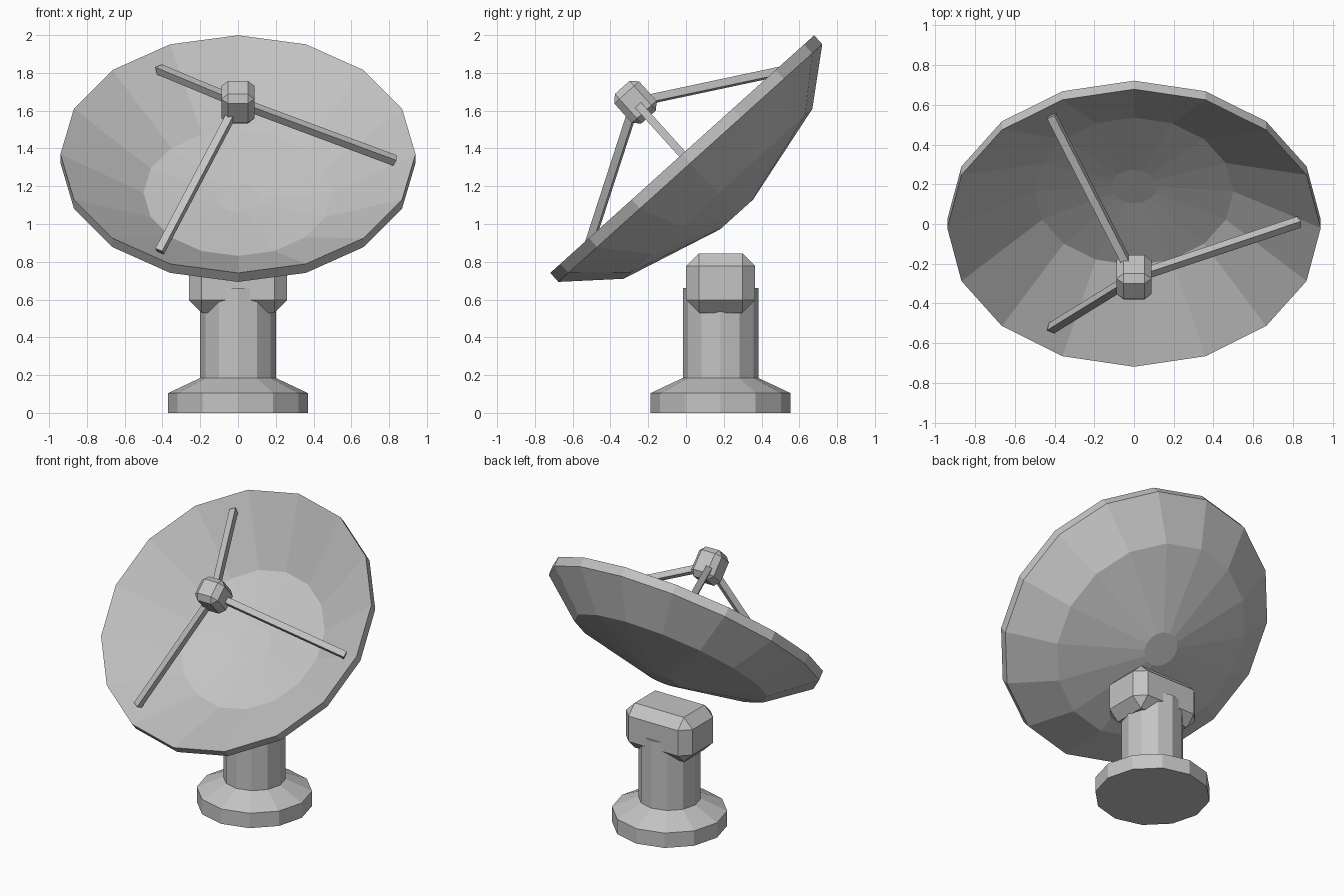
import bpy, bmesh, math
from mathutils import Matrix, Vector

if "Cube" in bpy.data.objects:
    bpy.data.objects.remove(bpy.data.objects["Cube"])

grey = bpy.data.materials.new("light_grey")
grey.diffuse_color = (0.55, 0.55, 0.55, 1)
grey.use_nodes = True
grey.node_tree.nodes["Principled BSDF"].inputs["Base Color"].default_value = grey.diffuse_color

# Dish frame: local z points out of the dish mouth, origin at the rim centre
TILT = Matrix.Translation((0, -0.02, 1.37)) @ Matrix.Rotation(math.radians(42), 4, 'X')
BASE_Y = 0.183


def finish(name, bm, matrix):
    bmesh.ops.recalc_face_normals(bm, faces=bm.faces)
    mesh = bpy.data.meshes.new(name)
    bm.to_mesh(mesh)
    bm.free()
    mesh.materials.append(grey)
    obj = bpy.data.objects.new(name, mesh)
    obj.matrix_world = matrix
    bpy.context.collection.objects.link(obj)
    return obj


def lathe(name, profile, sides, matrix):
    """Closed solid from (radius, height) rings, capped at both ends."""
    bm = bmesh.new()
    rings = []
    for r, z in profile:
        angles = [math.tau * i / sides for i in range(sides)]
        rings.append([bm.verts.new((r * math.cos(a), r * math.sin(a), z)) for a in angles])
    for lo, hi in zip(rings, rings[1:]):
        for i in range(sides):
            j = (i + 1) % sides
            bm.faces.new((lo[i], lo[j], hi[j], hi[i]))
    bm.faces.new(rings[0])
    bm.faces.new(rings[-1])
    return finish(name, bm, matrix)


def box(name, size, matrix, bevel=0.0):
    bm = bmesh.new()
    bmesh.ops.create_cube(bm, size=1, matrix=Matrix.Diagonal((*size, 1)))
    if bevel:
        bmesh.ops.bevel(bm, geom=bm.edges[:], offset=bevel, segments=1,
                        affect='EDGES', profile=0.5)
    return finish(name, bm, matrix)


# Pedestal: flared foot, column and chamfered head
foot_at = Matrix.Translation((0, BASE_Y, 0))
lathe("foot", [(0.37, 0), (0.37, 0.105), (0.2, 0.185)], 12, foot_at)
lathe("column", [(0.2, 0.15), (0.2, 0.66)], 12, foot_at)
box("head", (0.52, 0.366, 0.315), Matrix.Translation((0, BASE_Y, 0.6875)), 0.068)

# Dish: back shell, rim wall and hollow front as one solid
lathe("dish", [(0.117, -0.43), (0.672, -0.283), (0.94, -0.064), (0.94, 0),
               (0.5, -0.275), (0.115, -0.312)], 16, TILT)

# Receiver held over the dish
FEED = Vector((0, 0, 0.37))
box("receiver", (0.176, 0.176, 0.21), TILT @ Matrix.Translation(FEED), 0.036)

# Three square struts from the receiver to the dish
reach = Vector((0.83, 0, -0.045)) - FEED
for k in range(3):
    spin = Matrix.Rotation(math.tau * k / 3, 4, 'Z')
    lean = Matrix.Rotation(math.atan2(-reach.z, reach.x), 4, 'Y')
    place = Matrix.Translation(FEED + reach / 2) @ lean
    box(f"strut_{k + 1}", (reach.length, 0.042, 0.042), TILT @ spin @ place)
